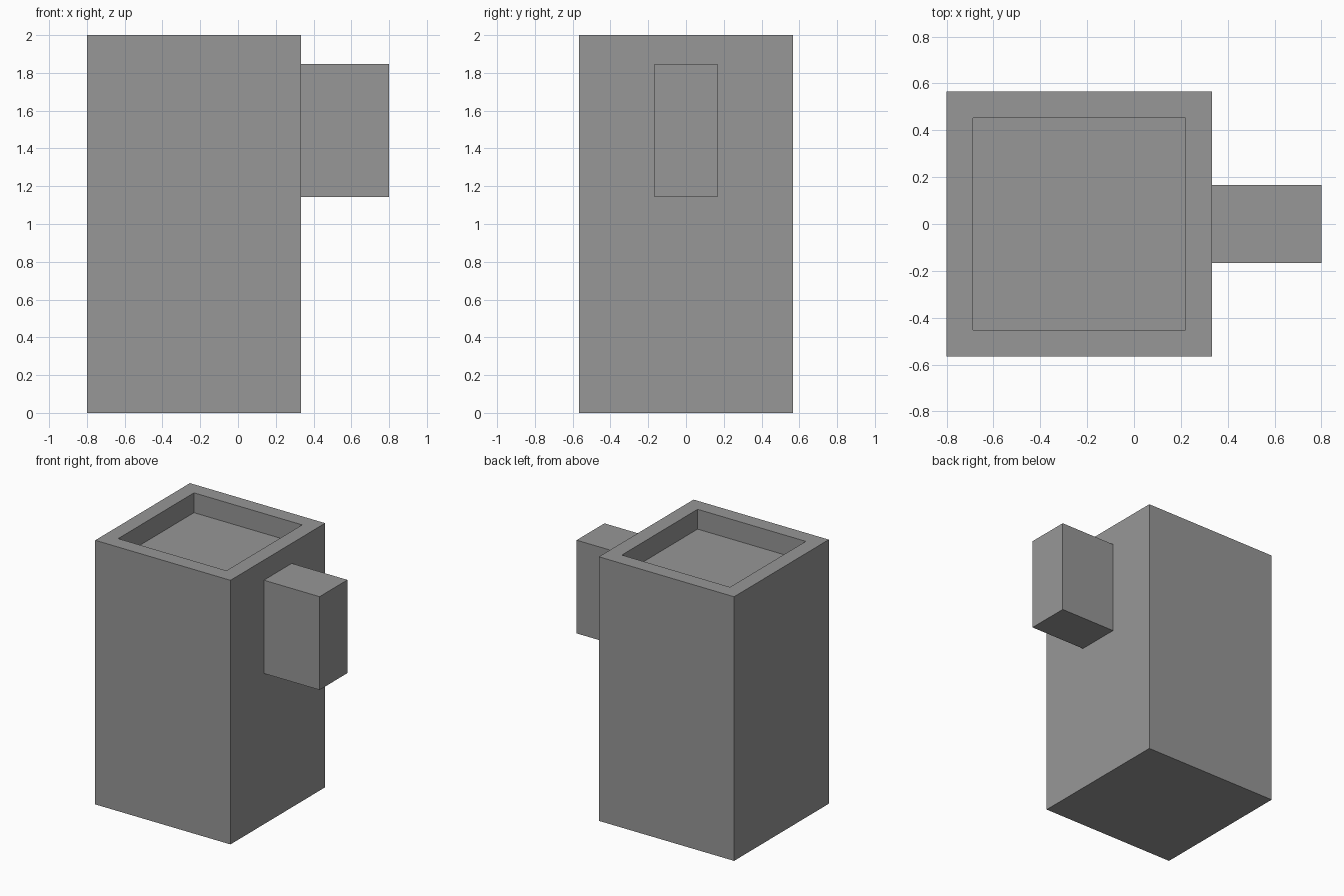
import bpy
import bmesh
from mathutils import Matrix, Vector

cube = bpy.data.objects.get("Cube")
if cube:
    bpy.data.objects.remove(cube, do_unlink=True)

# One plain grey for the whole model
grey = bpy.data.materials.new("plain grey")
grey.use_nodes = True
colour = (0.31, 0.31, 0.31, 1)
grey.diffuse_color = colour
grey.node_tree.nodes["Principled BSDF"].inputs["Base Color"].default_value = colour


def box(name, size, centre, shape=None):
    """Add a flat-shaded box, optionally reshaped with bmesh."""
    bm = bmesh.new()
    bmesh.ops.create_cube(bm, size=1, matrix=Matrix.Diagonal((*size, 1)))
    if shape:
        shape(bm)
    mesh = bpy.data.meshes.new(name)
    bm.to_mesh(mesh)
    bm.free()
    mesh.materials.append(grey)
    obj = bpy.data.objects.new(name, mesh)
    obj.location = centre
    bpy.context.collection.objects.link(obj)
    return obj


def sink_top(bm):
    """Inset the top face and push it down to leave a rim."""
    bm.normal_update()
    top = max(bm.faces, key=lambda f: f.calc_center_median().z)
    bmesh.ops.inset_region(bm, faces=[top], thickness=0.16)
    floor = bmesh.ops.extrude_discrete_faces(bm, faces=[top])["faces"][0]
    bmesh.ops.translate(bm, verts=floor.verts, vec=Vector((0, 0, -0.15)))
    bmesh.ops.recalc_face_normals(bm, faces=bm.faces)


# Hollow-topped body
box("body", (1.133, 1.133, 2), (-0.233, 0, 1), sink_top)

# Block handle on the left side
box("handle", (0.467, 0.333, 0.706), (0.5665, 0, 1.495))
